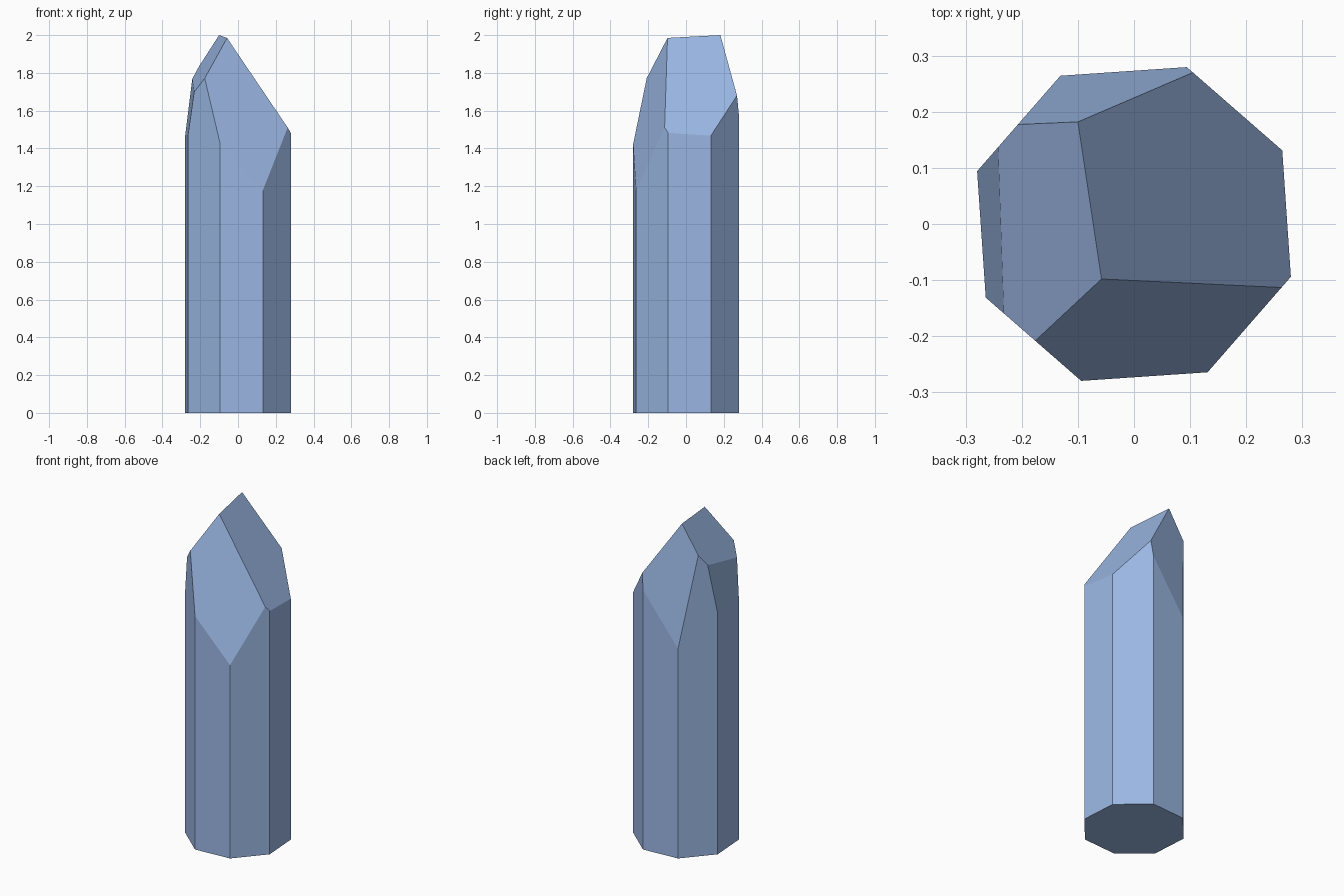
import bpy, bmesh, math
from mathutils import Vector

if "Cube" in bpy.data.objects:
    bpy.data.objects.remove(bpy.data.objects["Cube"])

RADIUS, SIDES, TURN = 0.295, 8, math.radians(26.4)

# Tip facets: a point on each plane, then its slope in x and y
FACETS = [
    ((-0.10, 0.182, 2.0), -1.487, -0.170),    # broad right facet
    ((-0.058, -0.098, 1.985), -1.320, 3.355), # front facet
    ((-0.10, 0.182, 2.0), 1.543, 0.285),      # upper left facet
    ((-0.242, 0.138, 1.77), 7.47, 0.489),     # steep left facet
    ((-0.10, 0.182, 2.0), 1.903, -8.07),      # steep back facet
]

# Octagonal column
bm = bmesh.new()
ring = [bm.verts.new((RADIUS * math.cos(TURN + i * math.tau / SIDES),
                      RADIUS * math.sin(TURN + i * math.tau / SIDES), 0))
        for i in range(SIDES)]
base = bm.faces.new(ring)
top = bmesh.ops.extrude_face_region(bm, geom=[base], use_keep_orig=True)
bmesh.ops.translate(bm, vec=(0, 0, 3),
                    verts=[g for g in top["geom"] if isinstance(g, bmesh.types.BMVert)])

# Slice each facet off the top and cap the cut
for point, sx, sy in FACETS:
    cut = bmesh.ops.bisect_plane(
        bm, geom=bm.verts[:] + bm.edges[:] + bm.faces[:], dist=1e-5,
        plane_co=point, plane_no=Vector((-sx, -sy, 1)).normalized(), clear_outer=True)
    edges = [g for g in cut["geom_cut"] if isinstance(g, bmesh.types.BMEdge)]
    bmesh.ops.contextual_create(bm, geom=edges)
bmesh.ops.remove_doubles(bm, verts=bm.verts, dist=0.002)
bmesh.ops.recalc_face_normals(bm, faces=bm.faces)

mesh = bpy.data.meshes.new("crystal")
bm.to_mesh(mesh)
bm.free()

# Pale blue crystal colour
mat = bpy.data.materials.new("pale blue")
mat.diffuse_color = (0.33, 0.48, 0.78, 1)
mat.use_nodes = True
mat.node_tree.nodes["Principled BSDF"].inputs["Base Color"].default_value = mat.diffuse_color
mesh.materials.append(mat)
bpy.context.collection.objects.link(bpy.data.objects.new("crystal", mesh))
